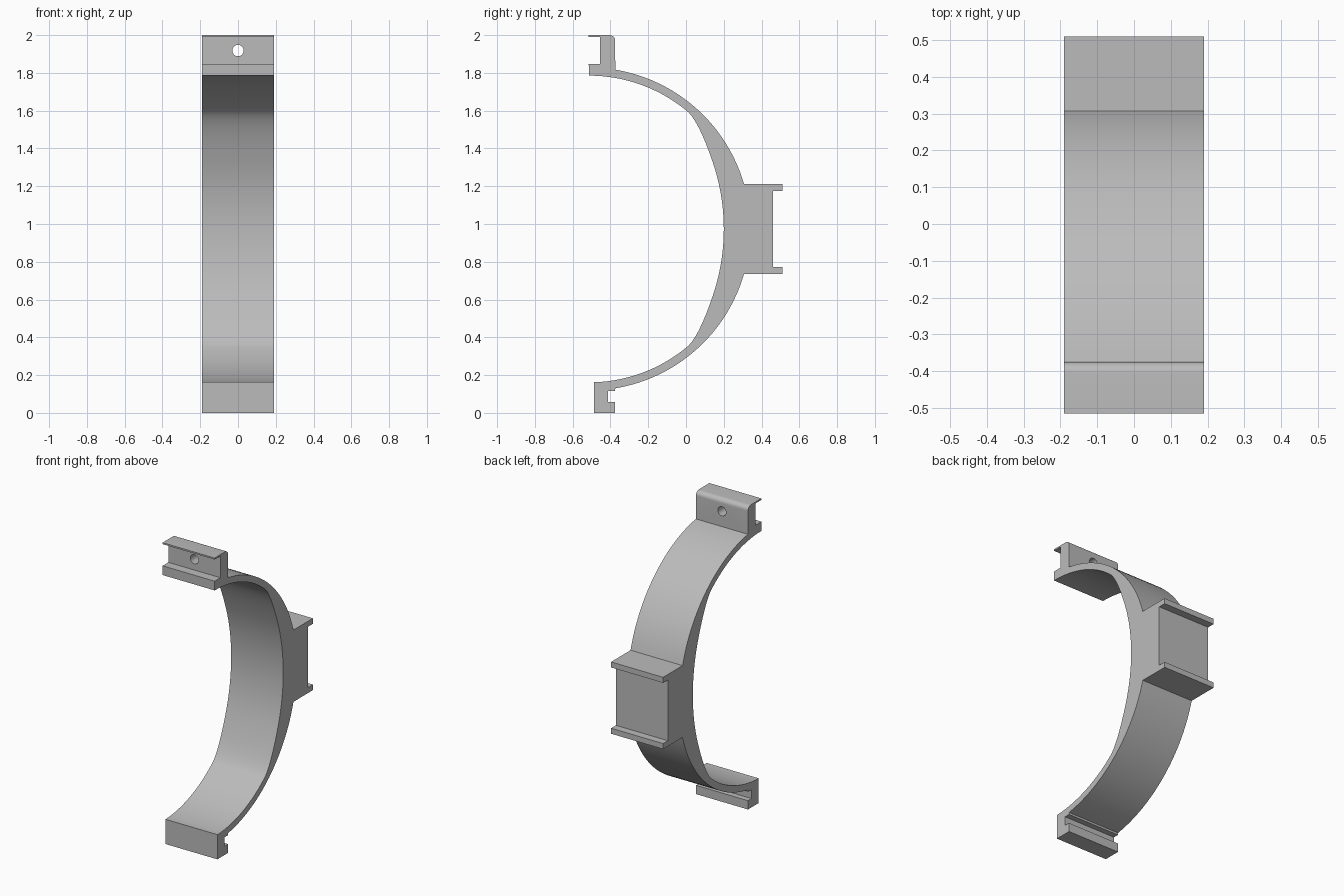
import bpy
import bmesh
from math import sin, cos, radians, pi
from mathutils import Vector, Matrix

cube = bpy.data.objects.get("Cube")
if cube:
    bpy.data.objects.remove(cube)

HALF_WIDTH = 0.19
MID_Z = 0.9735          # height of the band's mirror plane
RING_Y = -0.514         # centre of the band's main arcs
R_OUT, R_IN, R_FLAT = 0.855, 0.812, 1.1


def arc(cy, cz, r, start, end, steps):
    """Points on a circle in the y-z plane, angles in degrees from +y."""
    return [Vector((cy + r * cos(radians(start + (end - start) * i / steps)),
                    cz + r * sin(radians(start + (end - start) * i / steps))))
            for i in range(steps + 1)]


def blend(a, b, c, steps):
    """Interior points of a quadratic curve from a to c pulled towards b."""
    ts = [i / steps for i in range(1, steps)]
    return [a * (1 - t) ** 2 + b * 2 * t * (1 - t) + c * t * t for t in ts]


def mirrored(points):
    return [Vector((p.x, 2 * MID_Z - p.y)) for p in reversed(points)]


def corners(*pairs):
    return [Vector(p) for p in pairs]


# Upper half of the inner face: round shoulder easing into a flatter middle
shoulder = arc(RING_Y, MID_Z, R_IN, 90, 50, 16)
middle = arc(0.2 - R_FLAT, MID_Z, R_FLAT, 19, 0, 12)
pull = Vector((0.068, MID_Z + 0.569))
inner_top = shoulder + blend(shoulder[-1], pull, middle[0], 12) + middle
inner_bottom = mirrored(inner_top)[1:]
inner_bottom = [p for p in inner_bottom if p.x > -0.48]

# Lower clip with a notch in its rear face
lower_clip = corners((-0.487, 0.163), (-0.487, 0), (-0.375, 0), (-0.375, 0.058),
                     (-0.412, 0.058), (-0.412, 0.117), (-0.375, 0.117))

# Outer face of the band, between clip and rear bracket
outer_top = arc(RING_Y, MID_Z, R_OUT, 16.1, 80.6, 24)
outer_bottom = mirrored(outer_top)

# Rear bracket with a lip at each edge
bracket_top = corners((0.46, 1.174), (0.51, 1.174), (0.51, 1.2105))
bracket = mirrored(bracket_top) + bracket_top

# Upper clip with a rounded rear corner, a thin top lip and a thick lower lip
upper_clip = arc(-0.405, 1.97, 0.03, 0, 90, 8) + corners(
    (-0.515, 2), (-0.515, 1.99), (-0.455, 1.99), (-0.455, 1.847), (-0.515, 1.847))

profile = (inner_top + inner_bottom + lower_clip + outer_bottom
           + bracket + outer_top + upper_clip)

# Extrude the profile across the width
bm = bmesh.new()
face = bm.faces.new([bm.verts.new((-HALF_WIDTH, p.x, p.y)) for p in profile])
ext = bmesh.ops.extrude_face_region(bm, geom=[face])
moved = [v for v in ext["geom"] if isinstance(v, bmesh.types.BMVert)]
bmesh.ops.translate(bm, verts=moved, vec=(2 * HALF_WIDTH, 0, 0))
bmesh.ops.recalc_face_normals(bm, faces=bm.faces)
mesh = bpy.data.meshes.new("clamp_band")
bm.to_mesh(mesh)
bm.free()
band = bpy.data.objects.new("clamp_band", mesh)
bpy.context.collection.objects.link(band)

# Plain grey material
grey = bpy.data.materials.new("plain grey")
grey.use_nodes = True
colour = (0.5, 0.5, 0.5, 1)
grey.diffuse_color = colour
grey.node_tree.nodes["Principled BSDF"].inputs["Base Color"].default_value = colour
mesh.materials.append(grey)

# Screw hole through the upper clip
bpy.ops.mesh.primitive_cylinder_add(vertices=32, radius=0.03, depth=0.3,
                                    location=(0, -0.415, 1.918),
                                    rotation=(pi / 2, 0, 0))
cutter = bpy.context.object
cutter.name = "screw_hole_cutter"
cutter.hide_render = True
cutter.data.materials.append(grey)
hole = band.modifiers.new("screw_hole", "BOOLEAN")
hole.object = cutter
hole.operation = "DIFFERENCE"
hole.solver = "EXACT"

bpy.ops.object.select_all(action="DESELECT")
band.select_set(True)
bpy.context.view_layer.objects.active = band
bpy.ops.object.modifier_apply(modifier=hole.name)
bpy.data.objects.remove(cutter)
bpy.ops.object.shade_smooth_by_angle(angle=radians(25))
